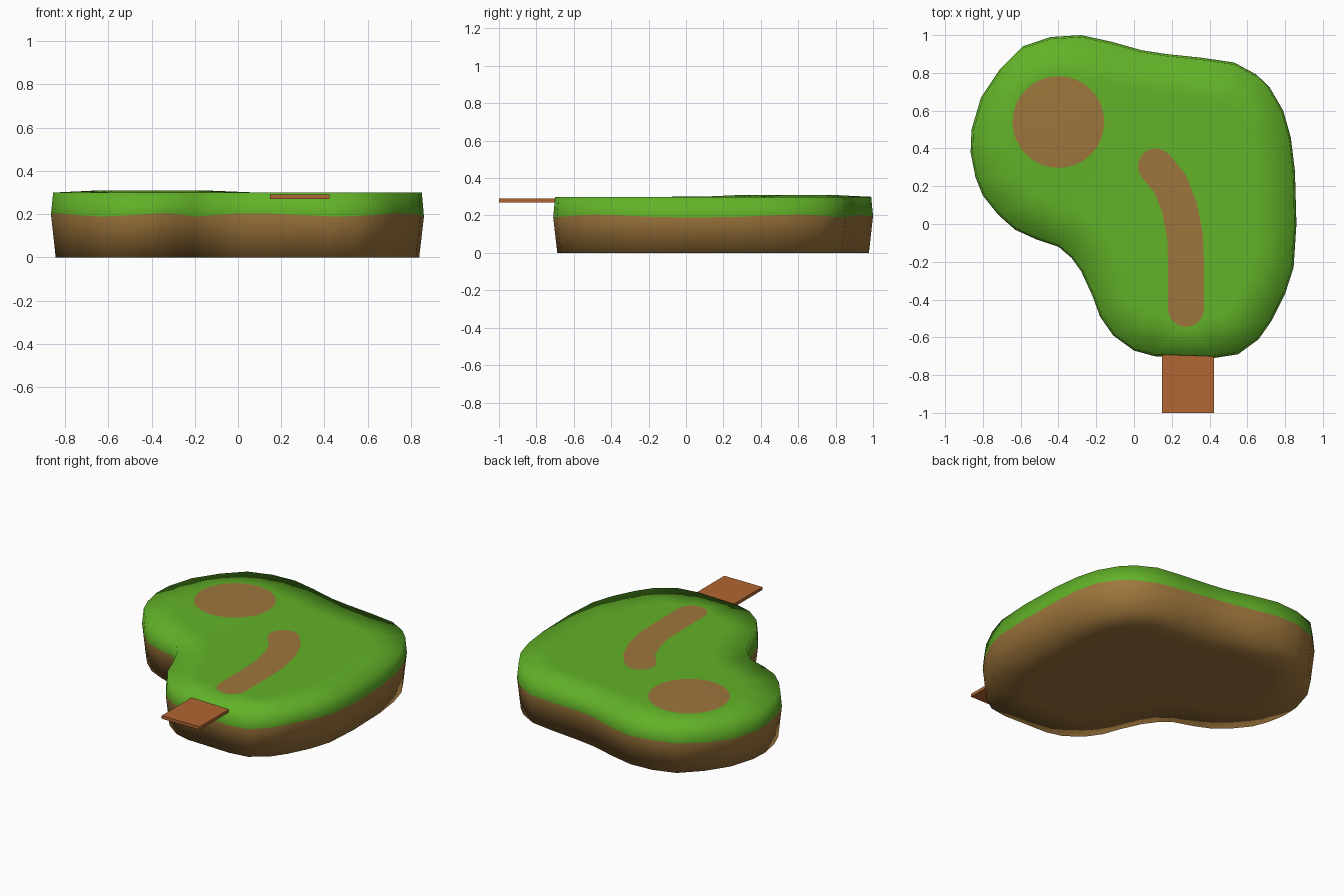
import bpy, bmesh, math
from mathutils import Vector
from mathutils.geometry import delaunay_2d_cdt, intersect_point_line

if "Cube" in bpy.data.objects:
    bpy.data.objects.remove(bpy.data.objects["Cube"])


def material(name, rgb):
    m = bpy.data.materials.new(name)
    lin = [((c / 255 + 0.055) / 1.055) ** 2.4 for c in rgb]
    m.diffuse_color = (*lin, 1)
    m.use_nodes = True
    m.node_tree.nodes["Principled BSDF"].inputs["Base Color"].default_value = m.diffuse_color
    return m


GRASS = material("grass green", (98, 178, 40))
DIRT = material("dirt brown", (158, 118, 60))
WOOD = material("dock wood", (178, 102, 50))

# Island outline seen from above, counter-clockwise
OUTLINE = [Vector(p) for p in [
    (-.28, 1), (-.44, .99), (-.59, .94), (-.71, .82), (-.81, .67), (-.86, .5),
    (-.865, .38), (-.84, .25), (-.8, .15), (-.72, .05), (-.63, -.03), (-.52, -.08),
    (-.4, -.12), (-.33, -.18), (-.28, -.25), (-.22, -.38), (-.18, -.49), (-.11, -.59),
    (0, -.67), (.11, -.7), (.28, -.705), (.42, -.71), (.55, -.69), (.66, -.61),
    (.73, -.51), (.8, -.37), (.845, -.23), (.86, 0), (.852, .28), (.83, .46),
    (.79, .6), (.72, .72), (.65, .79), (.53, .855), (.36, .88), (.17, .9),
    (.04, .92), (-.12, .965)]]
DISC, DISC_R = Vector((-.4, .54)), .243
PATH = [Vector(p) for p in [(.115, .305), (.19, .215), (.24, .09), (.27, -.06),
                            (.275, -.2), (.275, -.45)]]
PATH_R = .095
N = len(OUTLINE)


def inset(d):
    """Outline moved inwards by d."""
    out = []
    for i, p in enumerate(OUTLINE):
        t = (OUTLINE[(i + 1) % N] - OUTLINE[i - 1]).normalized()
        out.append(p + Vector((-t.y, t.x)) * d)
    return out


def path_dist(p):
    best = 9
    for a, b in zip(PATH, PATH[1:]):
        q, t = intersect_point_line(p, a, b)
        q = a.lerp(b, min(1, max(0, t)))
        best = min(best, (p - q.to_2d()).length)
    return best


def path_outline():
    """Rounded strip around the path centre line."""
    def side(pts):
        res = []
        for i, p in enumerate(pts):
            t = (pts[min(i + 1, len(pts) - 1)] - pts[max(i - 1, 0)]).normalized()
            res.append(p + Vector((t.y, -t.x)) * PATH_R)
        t = (pts[-1] - pts[-2]).normalized()
        a0 = math.atan2(-t.x, t.y)
        res += [pts[-1] + PATH_R * Vector((math.cos(a0 + k * math.pi / 8),
                                           math.sin(a0 + k * math.pi / 8))) for k in range(1, 8)]
        return res
    return side(PATH) + side(PATH[::-1])


def top_z(p):
    """Flat top with a slight rise under the round clearing."""
    t = ((p - DISC).length - DISC_R) / .2
    return .3 + .01 * (1 - min(1, max(0, t)))


def cap(bm, rim, loops, extra, zf, flip, mat):
    """Fill a rim with triangles that follow the loops and extra points."""
    pts = [v.co.to_2d() for v in rim]
    edges = []
    for lp in loops:
        s = len(pts)
        pts += lp
        edges += [(s + i, s + (i + 1) % len(lp)) for i in range(len(lp))]
    pts += extra
    co, _, faces, orig, _, _ = delaunay_2d_cdt(pts, edges, [list(range(N))], 1, 1e-5)
    verts = []
    for c, o in zip(co, orig):
        k = min(o) if o else N
        verts.append(rim[k] if k < N else bm.verts.new((c.x, c.y, zf(c))))
    for f in faces:
        mid = sum((co[i] for i in f), Vector((0, 0))) / len(f)
        face = bm.faces.new([verts[i] for i in (f[::-1] if flip else f)])
        face.material_index = mat(mid)


# Island: soil wall, grass band, painted top and flat underside in one smooth body
bm = bmesh.new()
rings = []
for d, zf in ((.022, lambda i: 0),
              (0, lambda i: .197 + .008 * math.sin(i * 1.1)),
              (.01, lambda i: .3)):
    rings.append([bm.verts.new((p.x, p.y, zf(i))) for i, p in enumerate(inset(d))])
for k in range(2):
    for i in range(N):
        j = (i + 1) % N
        f = bm.faces.new((rings[k][i], rings[k][j], rings[k + 1][j], rings[k + 1][i]))
        f.material_index = 1 - k

circle = [DISC + DISC_R * Vector((math.cos(a * math.pi / 16), math.sin(a * math.pi / 16)))
          for a in range(32)]
ring_pts = [p for p in inset(.22)
            if path_dist(p) > PATH_R + .04 and (p - DISC).length > DISC_R + .03]
cap(bm, rings[2], [circle, path_outline()], ring_pts, top_z, False,
    lambda p: int((p - DISC).length < DISC_R or path_dist(p) < PATH_R))
cap(bm, rings[0], [], inset(.25), lambda p: 0, True, lambda p: 1)
for f in bm.faces:
    f.smooth = True
me = bpy.data.meshes.new("island")
bm.to_mesh(me)
bm.free()
me.materials.append(GRASS)
me.materials.append(DIRT)
bpy.context.collection.objects.link(bpy.data.objects.new("island", me))

# Wooden dock plank at the front
bpy.ops.mesh.primitive_cube_add(size=1, location=(.285, -.845, .28))
dock = bpy.context.object
dock.name = "dock"
dock.scale = (.275, .31, .02)
dock.data.materials.append(WOOD)
